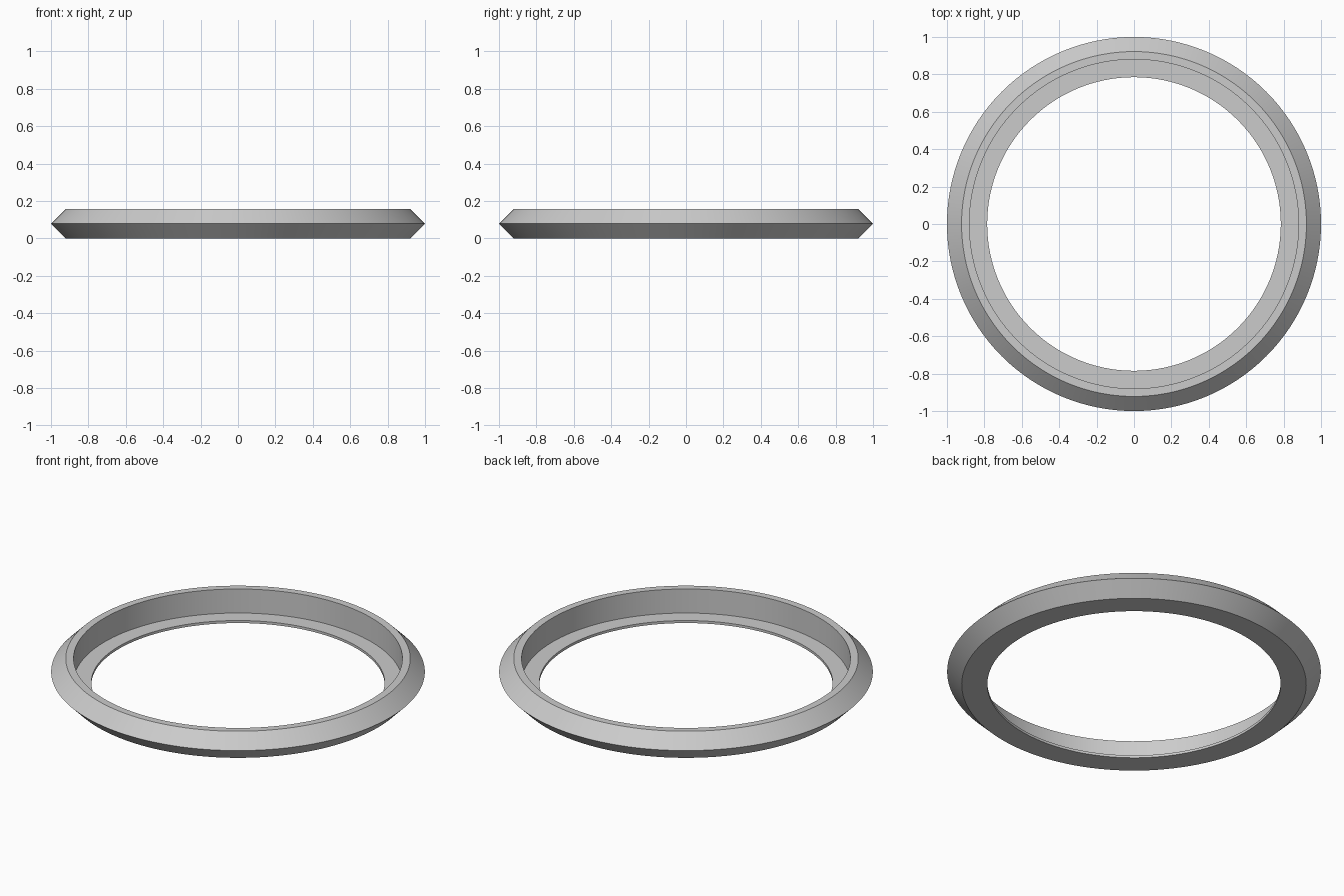
import bpy
import bmesh
from math import radians, tau
from mathutils import Matrix, Vector

cube = bpy.data.objects.get("Cube")
if cube:
    bpy.data.objects.remove(cube)

SEGMENTS = 128

# Single grey material
grey = bpy.data.materials.new("light_grey")
grey.use_nodes = True
colour = (0.6, 0.6, 0.6, 1)
grey.diffuse_color = colour
grey.node_tree.nodes["Principled BSDF"].inputs["Base Color"].default_value = colour

# Ring cross-section as (radius, height): bevelled rim outside, thin ledge inside
profile = [
    (0.785, 0),
    (0.922, 0),
    (1, 0.079),
    (0.922, 0.157),
    (0.88, 0.157),
    (0.88, 0.015),
    (0.785, 0.015),
]


def lathe(name, points, material):
    """Revolve a closed cross-section around z."""
    bm = bmesh.new()
    loops = []
    for i in range(SEGMENTS):
        turn = Matrix.Rotation(tau * i / SEGMENTS, 3, 'Z')
        loops.append([bm.verts.new(turn @ Vector((r, 0, z))) for r, z in points])
    n = len(points)
    for i, a in enumerate(loops):
        b = loops[(i + 1) % SEGMENTS]
        for j in range(n):
            k = (j + 1) % n
            bm.faces.new((a[j], b[j], b[k], a[k]))
    bmesh.ops.recalc_face_normals(bm, faces=bm.faces)
    mesh = bpy.data.meshes.new(name)
    bm.to_mesh(mesh)
    bm.free()
    mesh.materials.append(material)
    obj = bpy.data.objects.new(name, mesh)
    bpy.context.collection.objects.link(obj)
    return obj


ring = lathe("bevelled_ring", profile, grey)

# Smooth around the ring, sharp at the profile corners
bpy.ops.object.select_all(action='DESELECT')
ring.select_set(True)
bpy.context.view_layer.objects.active = ring
bpy.ops.object.shade_smooth_by_angle(angle=radians(30))
